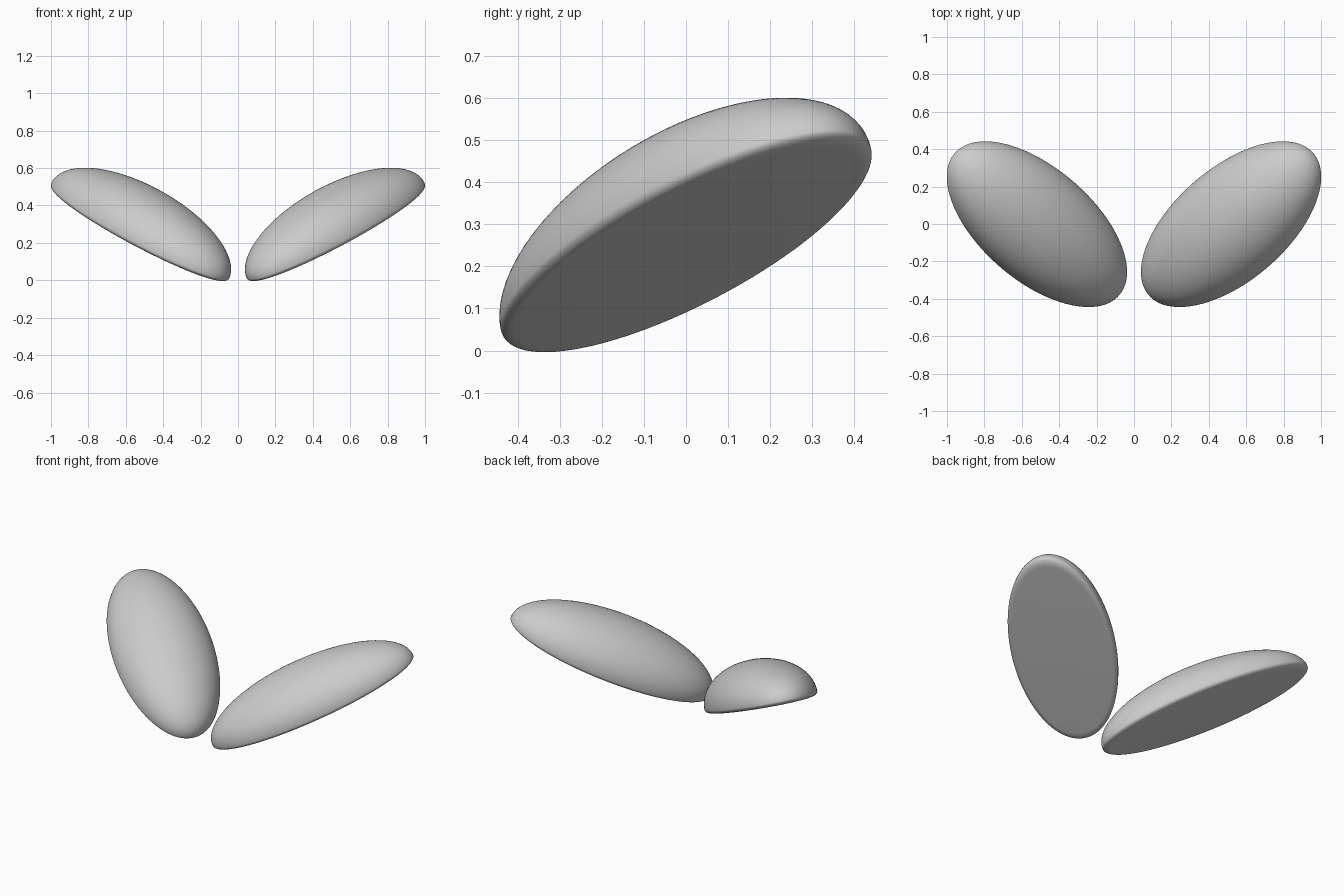
import bpy, bmesh
from math import sin, cos, pi
from mathutils import Matrix, Vector

cube = bpy.data.objects.get("Cube")
if cube:
    bpy.data.objects.remove(cube)

grey = bpy.data.materials.new("light_grey")
grey.use_nodes = True
colour = (0.6, 0.6, 0.6, 1)
grey.diffuse_color = colour
grey.node_tree.nodes["Principled BSDF"].inputs["Base Color"].default_value = colour

# Size and tilt of one petal
LONG, SHORT, DOME = 0.632, 0.302, 0.237
ROUND, RIM = 0.08, 0.022
CENTRE = Vector((0.5225, 0, 0.264))
normal = Vector((-0.41, -0.21, 1)).normalized()
along = Vector((0.696, 0.59, 0.41))
along = (along - normal * along.dot(normal)).normalized()
across = normal.cross(along)
frame = Matrix((along, across, normal)).transposed().to_4x4()
frame.translation = CENTRE


def petal(name, side):
    """Lathe a dome with a flat underside and rounded rim, then stretch and tilt it."""
    steps = 24
    profile = [(cos(i / steps * pi / 2), DOME * sin(i / steps * pi / 2))
               for i in range(steps, -1, -1)]
    profile += [(1 - ROUND + ROUND * cos(i / 8 * pi / 2), -RIM * sin(i / 8 * pi / 2))
                for i in range(1, 9)]
    profile.append((0, -RIM))

    bm = bmesh.new()
    verts = [bm.verts.new((r, 0, z)) for r, z in profile]
    edges = [bm.edges.new(pair) for pair in zip(verts, verts[1:])]
    bmesh.ops.spin(bm, geom=verts + edges, cent=(0, 0, 0), axis=(0, 0, 1),
                   angle=2 * pi, steps=96, use_duplicate=False)
    bmesh.ops.remove_doubles(bm, verts=bm.verts, dist=0.0001)
    mirror = Matrix.Diagonal((side, 1, 1, 1))
    bm.transform(mirror @ frame @ Matrix.Diagonal((LONG, SHORT, 1, 1)))
    bmesh.ops.recalc_face_normals(bm, faces=bm.faces)
    for face in bm.faces:
        face.smooth = True
    mesh = bpy.data.meshes.new(name)
    bm.to_mesh(mesh)
    bm.free()
    mesh.materials.append(grey)
    bpy.context.collection.objects.link(bpy.data.objects.new(name, mesh))


petal("left_petal", 1)
petal("right_petal", -1)
